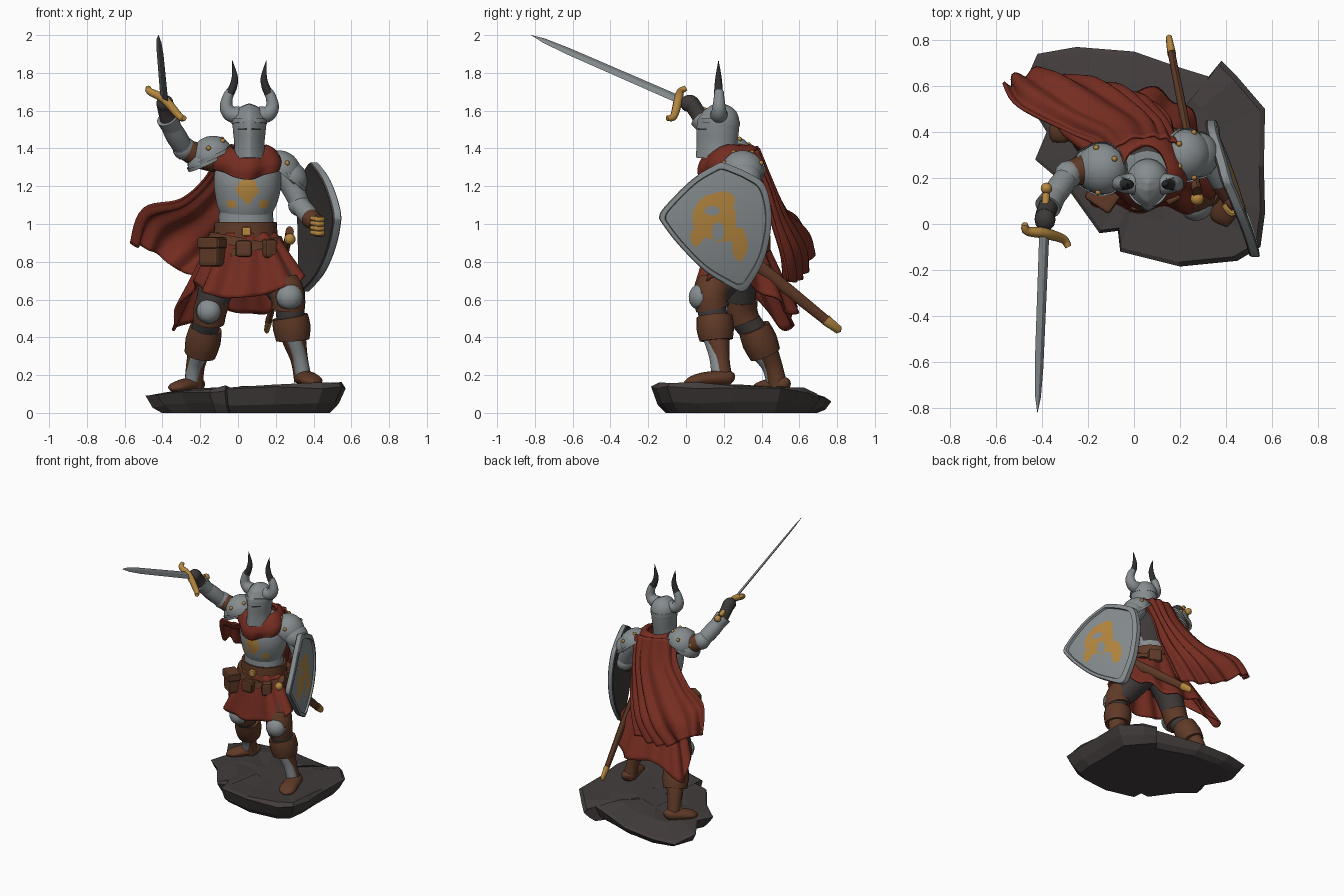
import bpy, bmesh, math, random
from mathutils import Vector as V
random.seed(4)

def mat(name, r, g, b):
    m = bpy.data.materials.new(name)
    m.diffuse_color = (r, g, b, 1)
    return m
STEEL = mat("steel", .24, .265, .275)
RED = mat("red cloth", .18, .026, .015)
GOLD = mat("gold", .46, .24, .05)
BROWN = mat("brown leather", .115, .042, .02)
DARK = mat("dark cloth", .05, .042, .042)
ROCK = mat("rock", .056, .046, .046)
HORN = mat("black horn", .028, .028, .03)

def mk(name, verts, faces, m, angle=45):
    me = bpy.data.meshes.new(name)
    me.from_pydata([tuple(v) for v in verts], [], faces)
    bm = bmesh.new()
    bm.from_mesh(me)
    bmesh.ops.recalc_face_normals(bm, faces=bm.faces)
    bm.to_mesh(me)
    bm.free()
    o = bpy.data.objects.new(name, me)
    bpy.context.collection.objects.link(o)
    me.materials.append(m)
    if angle:
        me.shade_smooth()
        me.set_sharp_from_angle(angle=math.radians(angle))
    return o

def spline(pts, n, closed=False):
    """Catmull-Rom through tuples of any length"""
    k, out = len(pts), []
    at = (lambda i: pts[i % k]) if closed else (lambda i: pts[max(0, min(k - 1, i))])
    for i in range(k if closed else k - 1):
        for j in range(n):
            t = j / n
            out.append(tuple(.5 * (2*b + (c-a)*t + (2*a-5*b+4*c-d)*t*t + (3*b-a-3*c+d)*t**3)
                             for a, b, c, d in zip(at(i-1), at(i), at(i+1), at(i+2))))
    return out if closed else out + [tuple(pts[-1])]

def tube(name, pts, m, ref=(1, 0, 0), seg=20, sub=5, angle=45):
    """Loft of elliptical rings; points are x, y, z, radius along ref, radius across"""
    pts = [p if len(p) == 5 else (*p, p[3]) for p in pts]
    if sub > 1:
        pts = spline(pts, sub)
    verts, faces, n = [], [], len(pts)
    for i, p in enumerate(pts):
        t = (V(pts[min(i+1, n-1)][:3]) - V(pts[max(i-1, 0)][:3])).normalized()
        a = V(ref)
        a = (a - t * a.dot(t)).normalized()
        b = t.cross(a)
        for k in range(seg):
            w = math.tau * k / seg
            verts.append(V(p[:3]) + a*max(p[3], .0005)*math.cos(w) + b*max(p[4], .0005)*math.sin(w))
    for i in range(n - 1):
        for k in range(seg):
            q = (k + 1) % seg
            faces.append((i*seg+k, i*seg+q, (i+1)*seg+q, (i+1)*seg+k))
    faces += [tuple(range(seg)), tuple(range((n-1)*seg, n*seg))]
    return mk(name, verts, faces, m, angle)

def paint(o, m, rule):
    o.data.materials.append(m)
    for f in o.data.polygons:
        if rule(f.center):
            f.material_index = len(o.data.materials) - 1

def patch(name, rows, m, closed=False, folds=9, amp=.015, thick=.012):
    """Cloth surface through rows of points, with folds that grow downward"""
    rows = [spline(r, 12, closed) for r in rows]
    grid = list(zip(*[spline(c, 6) for c in zip(*rows)]))
    nv, nu = len(grid), len(grid[0])
    faces = [(i*nu+k, i*nu+(k+1) % nu, (i+1)*nu+(k+1) % nu, (i+1)*nu+k)
             for i in range(nv-1) for k in range(nu if closed else nu-1)]
    o = mk(name, [p for r in grid for p in r], faces, m, 80)
    norms = [v.normal.copy() for v in o.data.vertices]
    for i, v in enumerate(o.data.vertices):
        u, w = (i % nu) / nu, (i // nu) / nv
        v.co += norms[i] * amp * (.3 + w) * math.sin(math.tau*folds*u + 2*w + math.sin(9*u))
    s = o.modifiers.new("thickness", "SOLIDIFY")
    s.thickness, s.offset = thick, 0
    return o

def ball(name, c, r, m, seg=12):
    c = V(c)
    r = r if isinstance(r, tuple) else (r, r, r)
    return tube(name, [(c.x, c.y, c.z + r[2]*math.sin(a), r[0]*math.cos(a), r[1]*math.cos(a))
                       for a in [math.pi*(i/8 - .5) for i in range(9)]], m, seg=seg, sub=1, angle=80)

def dome(name, c, axis, r, h, m, studs=0):
    c, ax = V(c), V(axis).normalized()
    st = [(*(c + ax*h*math.sin(a)), r*math.cos(a)) for a in [math.pi/2*i/7 for i in range(8)]]
    tube(name, [(*(c - ax*.012), r*1.06), (*(c + ax*.008), r*1.06)] + st, m, ref=(0, 1, 0.1), seg=28, sub=1)
    a = V((0, 1, 0)); a = (a - ax*a.dot(ax)).normalized(); b = ax.cross(a)
    for k in range(studs):
        w = math.tau*k/studs
        ball(name + "_stud", c + ax*h*.5 + (a*math.cos(w) + b*math.sin(w))*r*.87, .013, GOLD, 8)

def box(name, c, s, m, rz=0, bevel=.012):
    bm = bmesh.new()
    bmesh.ops.create_cube(bm, size=1)
    o = mk(name, [], [], m, 0)
    bm.to_mesh(o.data)
    bm.free()
    o.location, o.scale, o.rotation_euler = c, s, (0, 0, rz)
    b = o.modifiers.new("bevel", "BEVEL")
    b.width, b.segments = bevel / max(s), 2
    return o

# Rock base, thinning out toward the back
out = [(-.42,.74),(-.25,.77),(0,.75),(.2,.68),(.33,.64),(.38,.71),(.45,.64),(.57,.5),(.565,.25),(.57,.05),(.55,-.1),
       (.45,-.16),(.2,-.185),(-.06,-.12),(-.07,-.03),(-.15,-.04),(-.3,.17),(-.43,.28),(-.38,.4),(-.49,.58)]
verts, n = [], len(out)
for s, lvl in ((.84, 0), (.93, .35), (1, .85), (.96, 1), (.6, 1), (.25, 1)):
    for x, y in out:
        j = random.uniform(-.012, .012) if lvl else 0
        X, Y = .05 + (x-.05)*s, .3 + (y-.3)*s
        verts.append((X, Y, max(0, lvl*(.128 + .045*X - .03*(Y-.3))*(1 - 1.8*max(0, Y-.58)) + j)))
faces = [(i*n+k, i*n+(k+1) % n, (i+1)*n+(k+1) % n, (i+1)*n+k) for i in range(5) for k in range(n)]
mk("rock_base", verts, faces + [tuple(range(n)), tuple(range(5*n, 6*n))], ROCK, 0)

# Legs: thigh, boot, cuff, knee cap, foot for each side
tube("front_thigh", [(.12,.26,.84,.11), (.2,.19,.72,.105), (.265,.135,.6,.08), (.28,.15,.48,.075)], DARK)
tube("front_boot", [(.28,.155,.5,.075), (.295,.165,.4,.066), (.325,.185,.28,.046), (.345,.2,.17,.048)], BROWN)
tube("front_cuff", [(.275,.15,.51,.095), (.285,.155,.45,.1), (.29,.16,.385,.088)], BROWN, sub=2)
tube("front_greave", [(.293,.135,.4,.045), (.324,.16,.3,.038), (.344,.175,.2,.04)], STEEL)
tube("front_foot", [(.335,.25,.18,.02), (.345,.22,.185,.04,.05), (.375,.1,.178,.038,.06), (.395,.03,.168,.026,.054), (.405,-.01,.16,.005)], BROWN, ref=(0,0,1))
dome("front_knee", (.272,.075,.615), (.15,-1,.2), .07, .06, STEEL)
tube("front_knee_pad", [(.24,.15,.675,.096), (.265,.13,.62,.092), (.265,.14,.55,.088)], BROWN, sub=2)
tube("rear_thigh", [(-.02,.28,.84,.11), (-.1,.28,.7,.1), (-.15,.29,.54,.08), (-.18,.37,.42,.07)], DARK)
tube("rear_boot", [(-.175,.36,.44,.072), (-.195,.41,.36,.066), (-.225,.46,.25,.05), (-.235,.49,.13,.05)], BROWN)
tube("rear_cuff", [(-.17,.36,.45,.085), (-.185,.39,.38,.094), (-.2,.42,.31,.084)], BROWN, sub=2)
tube("rear_greave", [(-.2,.385,.32,.044), (-.228,.435,.25,.037), (-.243,.465,.17,.04)], STEEL)
tube("rear_foot", [(-.2,.545,.145,.02), (-.215,.52,.15,.04,.046), (-.275,.45,.145,.038,.056), (-.33,.39,.135,.026,.05), (-.355,.36,.125,.005)], BROWN, ref=(0,0,1))
dome("rear_knee", (-.155,.22,.54), (-.2,-1,.15), .064, .055, STEEL)
tube("rear_knee_pad", [(-.13,.29,.6,.09), (-.148,.29,.54,.088), (-.155,.31,.48,.084)], BROWN, sub=2)

# Torso, breastplate and belts
tube("body", [(.04,.27,.78,.15,.12), (.04,.27,.9,.15,.12), (.04,.26,1.02,.132,.11), (.05,.25,1.2,.16,.125), (.06,.22,1.36,.07)], DARK)
chest = tube("breastplate", [(.045,.255,1.05,.135,.115), (.045,.25,1.11,.16,.132), (.05,.245,1.21,.178,.145),
             (.05,.245,1.3,.165,.13), (.055,.23,1.36,.1,.09)], STEEL, seg=72, sub=10)
paint(chest, GOLD, lambda c: c.y < .22 and (abs(c.x-.05)/.065 + abs(c.z-1.18)/.085 < 1
      or abs(c.x-.05) < .045 and abs(c.z-1.195) < .035 or abs(abs(c.x-.05)-.085) < .024 and abs(c.z-1.105) < .02))
paint(chest, DARK, lambda c: c.y > .3)
tube("waist_plate", [(.042,.258,1.01,.146,.124), (.042,.258,1.06,.143,.121)], STEEL, sub=1, seg=28)
for dx, z, h, g, lean in ((0, .965, .045, .165, 0), (-.01, .9, .024, .188, .03), (.01, .87, .02, .19, -.035)):
    tube("belt", [(.04+dx-lean*.15, .262, z-h, g+.006, g-.02), (.04+dx+lean*.15, .262, z+h, g, g-.026)], BROWN, seg=32, sub=1)
box("belt_buckle", (.045,.112,.96), (.05,.03,.05), GOLD)
box("pouch", (-.135,.125,.85), (.125,.09,.15), BROWN, -.6, .02)
box("pouch_flap", (-.137,.12,.9), (.135,.1,.06), BROWN, -.6, .02)
box("front_pouch", (.03,.08,.87), (.09,.05,.09), BROWN, 0, .02)
box("small_pouch", (.165,.12,.87), (.07,.06,.1), BROWN, .5, .02)
box("rear_pouch", (.14,.4,.9), (.1,.07,.1), BROWN, -.5, .02)

# Red skirt with ragged hem
hem = [(.04,.07,.61), (.3,.08,.68), (.335,.24,.72), (.27,.44,.62), (.12,.57,.52), (-.12,.57,.55), (-.35,.53,.44), (-.23,.28,.68), (-.17,.1,.63)]
k = len(hem)
waist = [(.04 + .16*math.sin(math.tau*i/k), .26 - .135*math.cos(math.tau*i/k), .95) for i in range(k)]
mid = [tuple(.55*a + .45*b for a, b in zip(p, q)) for p, q in zip(waist, hem)]
patch("skirt", [waist, mid, hem], RED, True, 11, .016)

# Cape sweeping to the left, and neck scarf
patch("cape", [
    [(-.11,.27,1.38), (-.06,.35,1.41), (.05,.38,1.4), (.15,.37,1.39), (.2,.33,1.36)],
    [(-.16,.34,1.25), (-.1,.42,1.24), (.03,.45,1.22), (.12,.44,1.2), (.17,.41,1.2)],
    [(-.3,.4,1.12), (-.24,.5,1.08), (-.06,.53,1.04), (.06,.5,1.02), (.15,.46,1.0)],
    [(-.5,.5,1.07), (-.4,.62,.98), (-.2,.62,.88), (-.02,.57,.85), (.1,.5,.84)],
    [(-.56,.6,.89), (-.46,.66,.86), (-.32,.63,.76), (-.14,.58,.7), (.05,.52,.7)]], RED, False, 6, .018)
def collar(z, rx, ry, droop):
    return [(.05 + rx*math.sin(math.tau*i/8), .23 - ry*math.cos(math.tau*i/8),
             z - droop*max(0, math.cos(math.tau*i/8))**2) for i in range(8)]
patch("scarf", [collar(1.41, .095, .11, .05), collar(1.39, .135, .135, .05), collar(1.34, .17, .15, .05),
                collar(1.3, .165, .14, .06)], RED, True, 5, .01, .02)

# Horned helmet
helm = tube("helmet", [(.06,.165,1.34,.084,.09), (.06,.175,1.42,.08,.095), (.06,.18,1.5,.087,.1), (.06,.185,1.56,.09,.095),
            (.06,.18,1.61,.06,.062), (.06,.175,1.638,.003,.003)], STEEL, seg=48, sub=9)
for v in helm.data.vertices:
    if v.co.y < .17:
        v.co.y -= .4 * max(0, .06 - abs(v.co.x - .06))
paint(helm, HORN, lambda c: c.y < .15 and abs(c.z-1.5) < .006 and .012 < abs(c.x-.06) < .06)
tube("brow_band", [(.06,.178,1.53,.094,.108), (.06,.18,1.553,.094,.106)], STEEL, seg=40, sub=1)
for s in (-1, 1):
    tube("horn_root", [(.06+s*a, .175, z, r) for a, z, r in ((.06,1.575,.047), (.1,1.585,.042), (.122,1.62,.035), (.115,1.67,.028), (.1,1.7,.025))], STEEL, ref=(0,1,0))
    tube("horn_tip", [(.06+s*a, .172, z, r) for a, z, r in ((.104,1.69,.024), (.085,1.73,.021), (.077,1.78,.016), (.09,1.865,.001))], HORN, ref=(0,1,0))

# Shoulder guards
for nm, c, ax in (("left", (-.14,.24,1.365), (-.4,-.1,.9)), ("right", (.228,.3,1.285), (.65,0,.75))):
    dome(nm + "_shoulder_guard", c, ax, .112, .1, STEEL, 6)
    dome(nm + "_shoulder_plate", V(c) + V((ax[0]*.08, 0, -.035)), ax, .098, .08, STEEL)

# Raised sword arm
tube("sword_upper_arm", [(-.1,.25,1.34,.07), (-.2,.24,1.36,.066), (-.29,.215,1.4,.055)], BROWN, ref=(0,1,0))
ball("sword_elbow", (-.285,.215,1.4), .062, STEEL)
tube("sword_forearm", [(-.28,.22,1.39,.05), (-.33,.15,1.47,.055), (-.375,.08,1.55,.045)], STEEL, ref=(1,0,0))
tube("sword_cuff", [(-.345,.125,1.5,.05), (-.375,.075,1.56,.058)], STEEL, sub=1)
tube("sword_glove", [(-.365,.09,1.54,.044), (-.38,.06,1.59,.042), (-.387,.03,1.635,.044)], DARK)
ball("sword_hand", (-.387,.02,1.638), (.046,.052,.046), DARK)

# Sword
G = (-.17, .07, .15)
tube("blade", [(-.39,-.03,1.656,.03,.009), (-.413,-.62,1.913,.026,.007), (-.418,-.75,1.97,.018,.005), (-.42,-.82,2,.001,.001)], STEEL, ref=G, seg=4, sub=1, angle=20)
tube("grip", [(-.39,-.05,1.665,.016), (-.383,.13,1.587,.016)], GOLD, sub=1)
ball("pommel", (-.381,.155,1.576), .025, GOLD)
tube("guard", [(-.475,.0,1.72,.014), (-.465,-.03,1.70,.02), (-.39,-.04,1.66,.024), (-.31,-.065,1.57,.02), (-.285,-.1,1.56,.014)], GOLD, ref=(0,1,0), seg=10)

# Shield arm
tube("shield_upper_arm", [(.22,.3,1.3,.07), (.28,.3,1.21,.062), (.325,.29,1.11,.052)], STEEL)
ball("shield_elbow", (.325,.29,1.1), .06, STEEL)
tube("shield_forearm", [(.32,.29,1.11,.05), (.37,.21,1.05,.052), (.395,.16,1.02,.045)], STEEL)
tube("shield_glove", [(.385,.18,1.03,.052), (.415,.12,1.0,.042)], BROWN, sub=1)
ball("shield_hand", (.425,.1,.99), (.042,.05,.06), BROWN)
for i in range(4):
    tube("gauntlet_finger", [(.39,.085,.955+i*.025,.013), (.425,.045,.95+i*.025,.014), (.46,.075,.95+i*.025,.013)], GOLD, ref=(0,0,1), seg=8)

# Shield: curved kite with raised rim and inlaid beast head
edge = spline([(-.142,1.04), (-.11,1.095), (.03,1.235), (.15,1.31), (.19,1.325), (.24,1.31), (.34,1.265), (.42,1.2), (.453,1.03),
               (.42,.83), (.345,.685), (.3,.643), (.24,.665), (.1,.75), (-.04,.89), (-.125,1.0)], 5, True)
def shield_x(y, z, off):
    return .51 - .33*y - .4*(z-1)**2 - .25*(y-.17)**2 + off
verts, n = [], len(edge)
levels = [(.03,-.03), (.5,-.03), (.98,-.03), (1,-.02), (1,.012), (.98,.016), (.9,.016), (.885,0)] + [(.86-.0277*i, 0) for i in range(31)]
for s, off in levels:
    for y, z in edge:
        Y, Z = .17 + (y-.17)*s, 1 + (z-1)*s
        verts.append((shield_x(Y, Z, off), Y, Z))
faces = [(i*n+k, i*n+(k+1) % n, (i+1)*n+(k+1) % n, (i+1)*n+k) for i in range(len(levels)-1) for k in range(n)]
faces += [tuple(range(n)), tuple(range(len(verts)-n, len(verts)))]
shield = mk("shield", verts, faces, STEEL, 30)
def ell(c, y, z, a, b):
    return ((c.y-y)/a)**2 + ((c.z-z)/b)**2 < 1
front = lambda c: c.x > shield_x(c.y, c.z, -.008)
paint(shield, GOLD, lambda c: front(c) and (ell(c, .15, 1.03, .115, .13) or ell(c, .2, 1.12, .06, .055) or ell(c, .06, .93, .035, .05)
      or ell(c, .285, .89, .04, .085) or ell(c, .235, .95, .06, .045))
      and not (ell(c, .14, 1.07, .04, .025) or ell(c, .17, .96, .032, .05) or ell(c, .12, .9, .045, .025)))
paint(shield, DARK, lambda c: c.x < shield_x(c.y, c.z, -.022))

# Scabbard on the hip
tube("scabbard", [(.27,.16,.945,.034,.02), (.23,.4,.765,.034,.02), (.16,.76,.475,.026,.016)], BROWN, ref=(0,1,1), seg=12)
tube("scabbard_tip", [(.164,.74,.492,.029,.019), (.152,.81,.438,.022,.014), (.15,.82,.43,.002)], GOLD, ref=(0,1,1), seg=12, sub=1)
tube("scabbard_mouth", [(.274,.14,.96,.036,.022), (.27,.165,.94,.036,.022)], BROWN, ref=(0,1,1), seg=12, sub=1)
ball("dagger_pommel", (.275,.11,.92), .03, GOLD)
